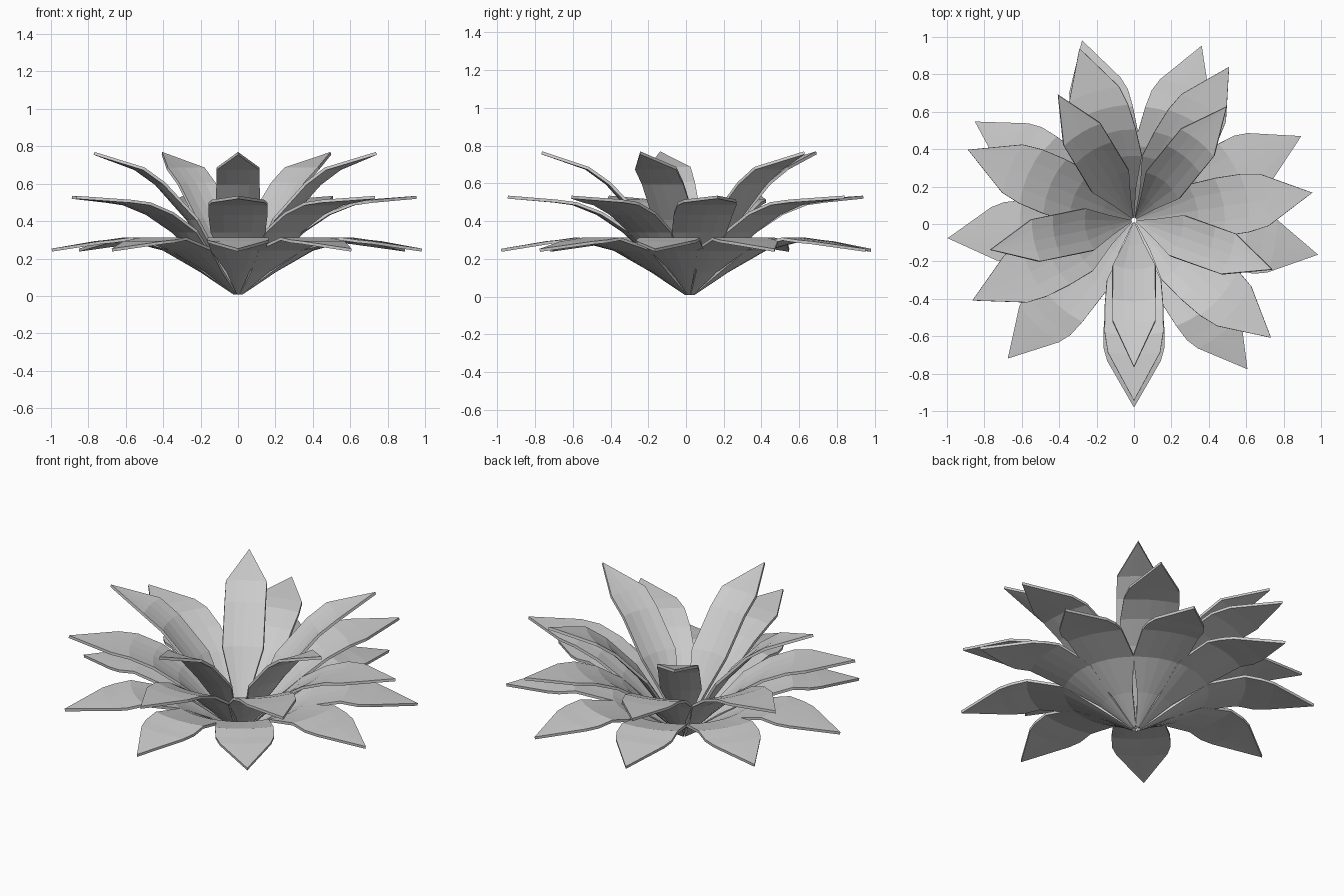
import bpy, bmesh, math

cube = bpy.data.objects.get("Cube")
if cube:
    bpy.data.objects.remove(cube, do_unlink=True)

# Single leaf colour
grey = bpy.data.materials.new("light_grey")
grey.use_nodes = True
colour = (0.6, 0.6, 0.6, 1)
grey.diffuse_color = colour
grey.node_tree.nodes["Principled BSDF"].inputs["Base Color"].default_value = colour

COLUMNS = (-1, -0.5, 0, 0.5, 1)


def leaf(name, rows, tip, angle):
    """Leaf lying on a bowl: rows of (radius, half width, height), then a pointed tip."""
    bm = bmesh.new()
    grid = []
    for radius, half, z in rows:
        line = []
        for c in COLUMNS:
            side = c * half
            line.append(bm.verts.new((math.sqrt(radius ** 2 - side ** 2), side, z)))
        grid.append(line)
    for a, b in zip(grid, grid[1:]):
        for i in range(len(COLUMNS) - 1):
            bm.faces.new((a[i], b[i], b[i + 1], a[i + 1]))
    point = bm.verts.new((tip[0], 0, tip[1]))
    last = grid[-1]
    for i in range(len(COLUMNS) - 1):
        bm.faces.new((last[i], point, last[i + 1]))
    bmesh.ops.recalc_face_normals(bm, faces=bm.faces)
    mesh = bpy.data.meshes.new(name)
    bm.to_mesh(mesh)
    bm.free()
    mesh.materials.append(grey)
    obj = bpy.data.objects.new(name, mesh)
    bpy.context.collection.objects.link(obj)
    obj.location = (0, 0.02, 0)
    obj.rotation_euler.z = math.radians(angle)
    thick = obj.modifiers.new("thickness", "SOLIDIFY")
    thick.thickness = 0.016
    thick.offset = 0


# Leaf shapes, from the flat outer ring to the steep inner ring
outer = [(0.02, 0.006, 0.014), (0.2, 0.06, 0.135), (0.4, 0.145, 0.25),
         (0.61, 0.163, 0.305), (0.7, 0.163, 0.292), (0.765, 0.143, 0.285)]
middle = [(0.02, 0.006, 0.02), (0.18, 0.065, 0.185), (0.35, 0.145, 0.345),
          (0.49, 0.157, 0.44), (0.62, 0.157, 0.492), (0.72, 0.14, 0.506)]
inner = [(0.02, 0.006, 0.03), (0.14, 0.055, 0.22), (0.27, 0.115, 0.41),
         (0.44, 0.115, 0.6), (0.55, 0.115, 0.68)]

# Rings of leaves: shape, tip, count, step angle, shift of every second leaf
rings = [("outer_leaf", outer, (1.0, 0.245), 9, 39.7, -2.4),
         ("middle_leaf", middle, (0.965, 0.527), 7, 49.4, 0),
         ("inner_leaf", inner, (0.785, 0.762), 5, 70.4, 0)]
for name, rows, tip, count, step, shift in rings:
    for k in range(count):
        leaf(f"{name}_{k + 1}", rows, tip, -90 + k * step + shift * (k % 2))
